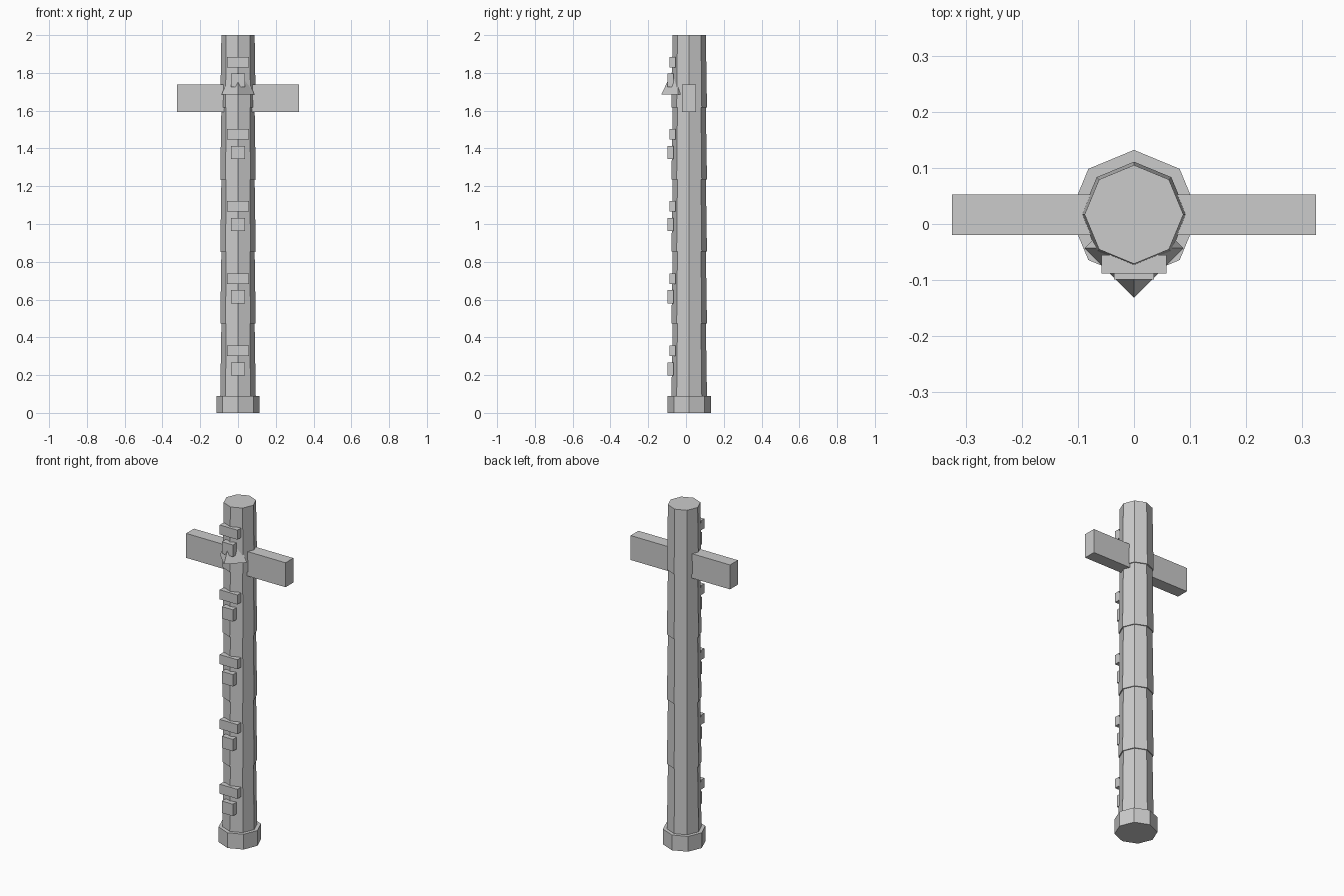
import bpy
import math

cube = bpy.data.objects.get("Cube")
if cube:
    bpy.data.objects.remove(cube, do_unlink=True)

GREY = (0.6, 0.6, 0.6, 1.0)
material = bpy.data.materials.new("plain grey")
material.use_nodes = True
material.diffuse_color = GREY
material.node_tree.nodes["Principled BSDF"].inputs["Base Color"].default_value = GREY

POLE_Y = 0.017
BASE_TOP = 0.09
SEGMENTS = 5
STEP = (2.0 - BASE_TOP) / SEGMENTS


def finish(name):
    obj = bpy.context.object
    obj.name = name
    obj.data.materials.clear()
    obj.data.materials.append(material)
    return obj


def prism(name, sides, r_low, r_high, z_low, z_high, y):
    """Upright tapered prism with a corner on each axis."""
    bpy.ops.mesh.primitive_cone_add(
        vertices=sides, radius1=r_low, radius2=r_high,
        depth=z_high - z_low, location=(0, y, (z_low + z_high) / 2))
    return finish(name)


def box(name, size, centre):
    bpy.ops.mesh.primitive_cube_add(size=1, location=centre)
    obj = finish(name)
    obj.scale = size
    bpy.ops.object.transform_apply(location=False, rotation=False, scale=True)
    return obj


# Octagonal foot
prism("base", 8, 0.115, 0.115, 0, BASE_TOP, POLE_Y)

# Stacked tapering pole segments, each with a brow and a mouth block
for i in range(SEGMENTS):
    z = BASE_TOP + i * STEP
    prism(f"pole_segment_{i + 1}", 8, 0.094, 0.088, z, z + STEP, POLE_Y)
    box(f"brow_{i + 1}", (0.116, 0.033, 0.056), (0, -0.0715, z + 0.239))
    box(f"mouth_{i + 1}", (0.072, 0.034, 0.07), (0, -0.082, z + 0.143))

# Wing beam through the top segment
box("wing_beam", (0.648, 0.073, 0.144), (0, 0.0165, 1.666))

# Four-sided beak half sunk into the pole
prism("beak", 4, 0.088, 0, 1.685, 1.87, -0.043)
